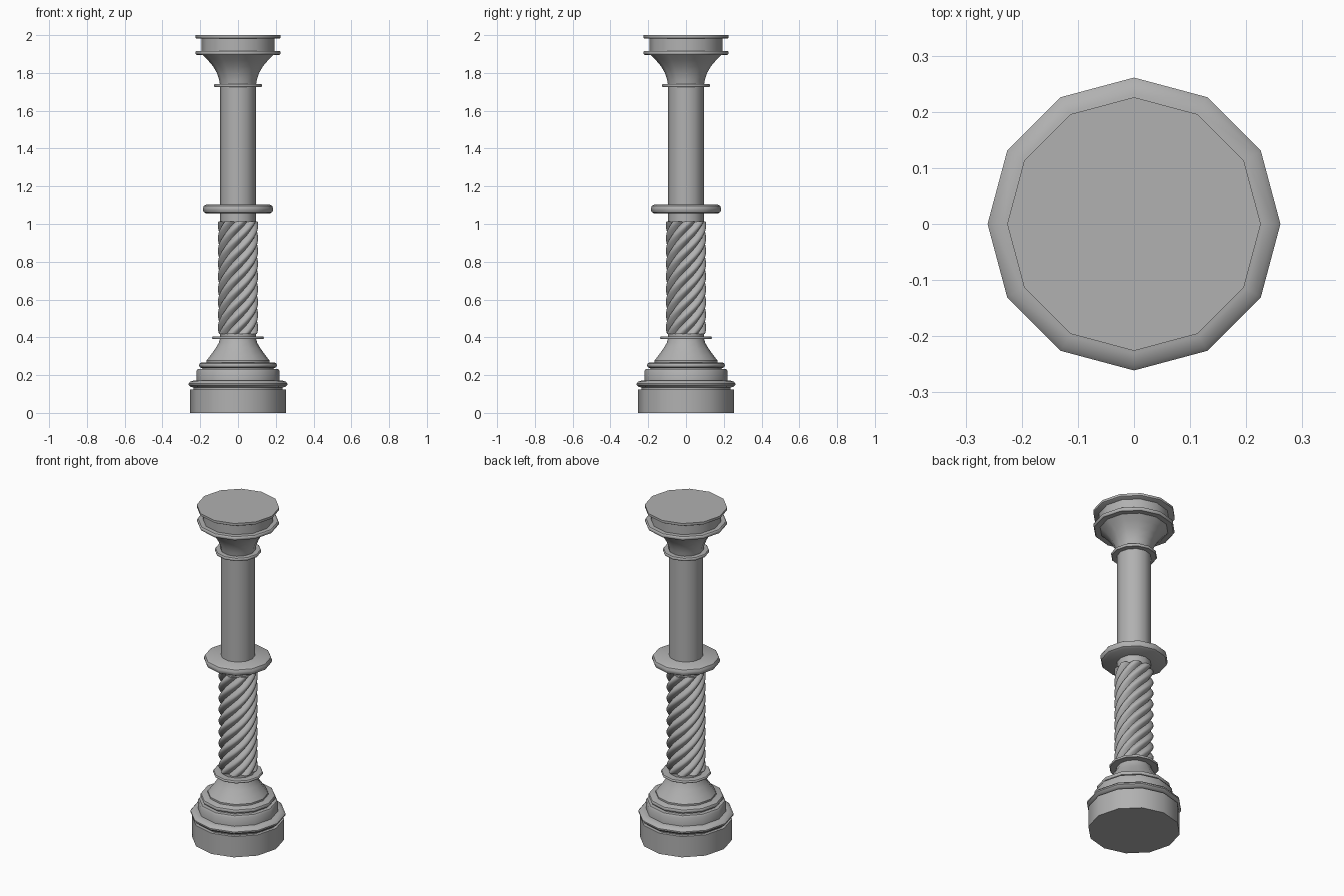
import bpy, bmesh
from math import sin, cos, pi, radians

if "Cube" in bpy.data.objects:
    bpy.data.objects.remove(bpy.data.objects["Cube"])

SIDES = 12
stone = bpy.data.materials.new("dark_stone")
stone.diffuse_color = (0.44, 0.44, 0.44, 1)
stone.use_nodes = True
stone.node_tree.nodes["Principled BSDF"].inputs["Base Color"].default_value = stone.diffuse_color


def solid(name, rings, angle=35):
    """Skin a stack of equal-length point rings into a closed, smooth shaded solid."""
    bm = bmesh.new()
    loops = [[bm.verts.new(p) for p in ring] for ring in rings]
    n = len(loops[0])
    for a, b in zip(loops, loops[1:]):
        for i in range(n):
            j = (i + 1) % n
            bm.faces.new((a[i], a[j], b[j], b[i]))
    bm.faces.new(loops[0][::-1])
    bm.faces.new(loops[-1])
    mesh = bpy.data.meshes.new(name)
    bm.to_mesh(mesh)
    bm.free()
    mesh.materials.append(stone)
    obj = bpy.data.objects.new(name, mesh)
    bpy.context.collection.objects.link(obj)
    bpy.ops.object.select_all(action='DESELECT')
    obj.select_set(True)
    bpy.context.view_layer.objects.active = obj
    bpy.ops.object.shade_smooth_by_angle(angle=radians(angle))


def lathe(name, profile):
    """12-sided turned solid from (radius, height) points, bottom to top."""
    turn = [2 * pi * i / SIDES for i in range(SIDES)]
    solid(name, [[(r * cos(a), r * sin(a), z) for a in turn] for r, z in profile])


def ring(name, radius, z0, z1, inset):
    """Moulding with a softened outer edge."""
    h = z1 - z0
    lathe(name, [(radius - inset, z0), (radius - inset * 0.3, z0 + h * 0.15),
                 (radius, z0 + h * 0.4), (radius, z0 + h * 0.6),
                 (radius - inset * 0.3, z1 - h * 0.15), (radius - inset, z1)])


# Stepped base
lathe("base_block", [(0.253, 0), (0.253, 0.125)])
lathe("base_neck", [(0.235, 0.12), (0.235, 0.14)])
ring("base_moulding", 0.261, 0.133, 0.172, 0.03)
lathe("base_step", [(0.22, 0.165), (0.22, 0.222), (0.213, 0.232)])
ring("upper_base_moulding", 0.206, 0.238, 0.266, 0.012)
lathe("base_flare", [(0.19, 0.23), (0.185, 0.262), (0.166, 0.268), (0.166, 0.278),
                     (0.145, 0.305), (0.12, 0.34), (0.102, 0.37), (0.095, 0.395)])
ring("lower_collar", 0.137, 0.39, 0.404, 0.004)

# Lower shaft: twisted rope section with eight rounded lobes and flat ends
Z0, Z1, LOBES, PER_LOBE, STEPS, TURNS = 0.418, 1.013, 8, 8, 48, 1.1
rope = []
for k in range(STEPS + 1):
    t = k / STEPS
    section = []
    for i in range(LOBES * PER_LOBE):
        r = 0.086 + 0.021 * sin(pi * (i % PER_LOBE) / PER_LOBE)
        a = 2 * pi * (i / (LOBES * PER_LOBE) + TURNS * t)
        section.append((r * cos(a), r * sin(a), Z0 + (Z1 - Z0) * t))
    rope.append(section)
solid("twisted_shaft", rope, 40)

# Plain shaft and middle ring
lathe("shaft_foot", [(0.094, 0.39), (0.094, 0.42)])
lathe("upper_shaft", [(0.094, 1.01), (0.094, 1.75)])
ring("middle_ring", 0.186, 1.055, 1.103, 0.018)

# Flared capital
ring("upper_collar", 0.127, 1.725, 1.742, 0.004)
lathe("capital_flare", [(0.095, 1.735), (0.1, 1.765), (0.112, 1.8), (0.132, 1.835),
                        (0.16, 1.868), (0.19, 1.897)])
ring("capital_moulding", 0.225, 1.895, 1.917, 0.006)
lathe("capital_drum", [(0.193, 1.91), (0.193, 1.99)])
lathe("capital_top", [(0.22, 1.982), (0.226, 1.986), (0.226, 2.0)])
